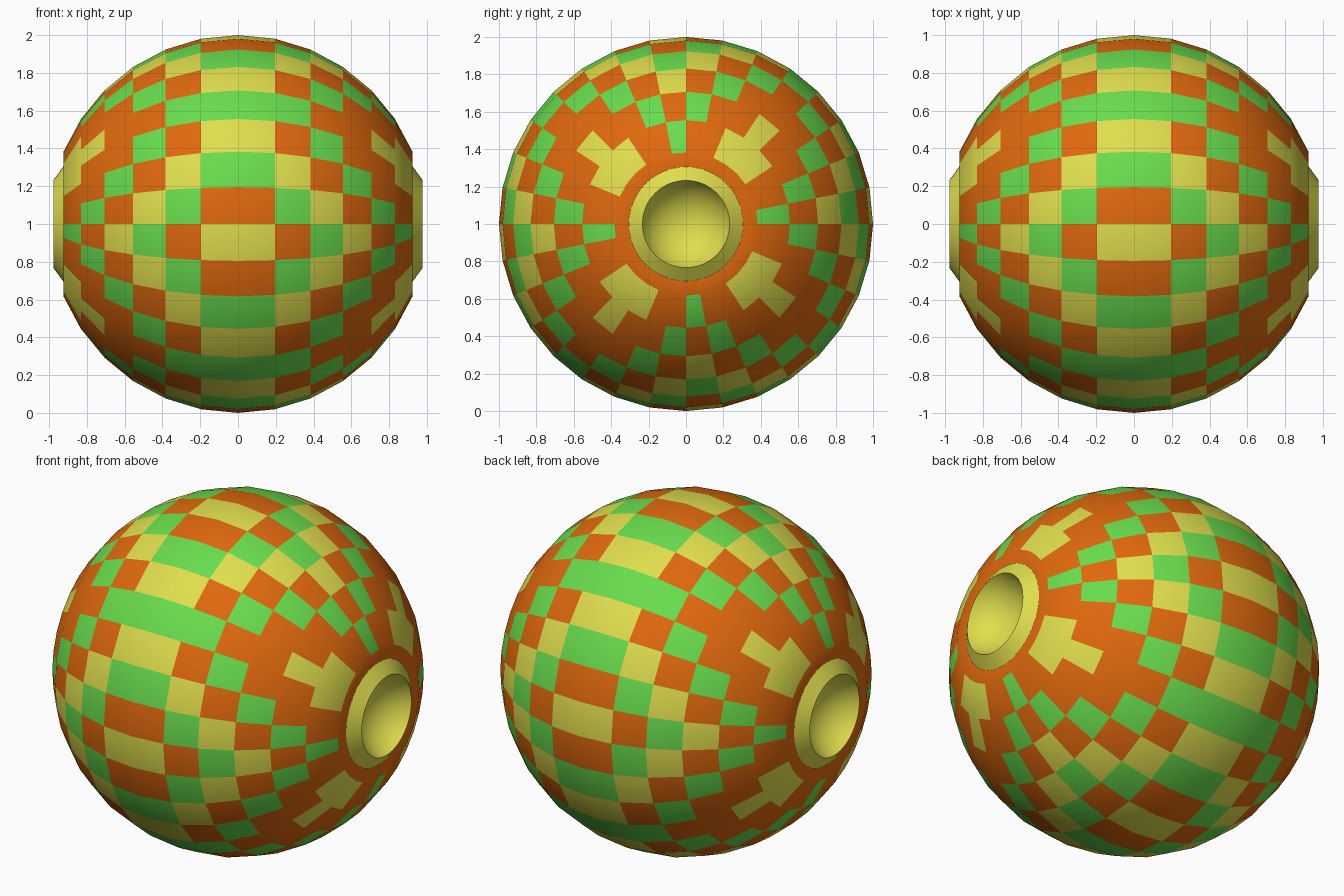
import bpy, bmesh, math

if "Cube" in bpy.data.objects:
    bpy.data.objects.remove(bpy.data.objects["Cube"])

def material(name, rgb):
    m = bpy.data.materials.new(name)
    m.diffuse_color = (*rgb, 1)
    m.use_nodes = True
    m.node_tree.nodes["Principled BSDF"].inputs["Base Color"].default_value = m.diffuse_color
    return m

YELLOW, ORANGE, GREEN = 0, 1, 2
MATS = [material("yellow", (0.74, 0.73, 0.075)),
        material("orange", (0.74, 0.14, 0.004)),
        material("green", (0.14, 0.72, 0.075))]

def lathe(name, profile, sides, colour, angle=35):
    """Turn an (x, radius) profile around the x axis through z = 1."""
    bm = bmesh.new()
    rows = []
    for x, r in profile:
        rows.append([bm.verts.new((x, -r * math.cos(2 * math.pi * j / sides),
                                   1 + r * math.sin(2 * math.pi * j / sides)))
                     for j in range(sides)])
    for i in range(len(rows) - 1):
        for j in range(sides):
            k = (j + 1) % sides
            f = bm.faces.new((rows[i][j], rows[i + 1][j], rows[i + 1][k], rows[i][k]))
            f.material_index = colour(i, j)
    bmesh.ops.remove_doubles(bm, verts=bm.verts, dist=1e-5)
    me = bpy.data.meshes.new(name)
    bm.to_mesh(me)
    bm.free()
    for m in MATS:
        me.materials.append(m)
    ob = bpy.data.objects.new(name, me)
    bpy.context.collection.objects.link(ob)
    bpy.ops.object.select_all(action='DESELECT')
    ob.select_set(True)
    bpy.context.view_layer.objects.active = ob
    bpy.ops.object.shade_smooth_by_angle(angle=math.radians(angle))
    return ob

# Ball: 32 sides, 12 rings, flat collar at both ends
STEP = math.pi / 16
ball = [(math.sin(k * STEP), math.cos(k * STEP)) for k in range(-6, 7)]
ball = [(ball[0][0], 0.30)] + ball + [(ball[-1][0], 0.30)]

# Chevron pattern: colour depends on ring + distance from the quarter line
CHEVRON = [YELLOW, ORANGE, GREEN, YELLOW, ORANGE, GREEN, ORANGE, ORANGE, YELLOW, YELLOW]

def ball_colour(i, j):
    k = i - 1                       # -1 and 12 are the flat collars
    if not 0 <= k < 12:
        return ORANGE
    ring = k - 6 if k >= 6 else 5 - k
    d = (j + 1) % 8
    d = min(d, 8 - d)
    if ring == 0 and d == 4:
        return GREEN
    return CHEVRON[ring + d]

lathe("ball", ball, 32, ball_colour)

# End sockets: bevelled rim and a round bowl
RIM, DEPTH, FACE = 0.233, 0.15, 0.977
R = (RIM ** 2 + DEPTH ** 2) / (2 * DEPTH)
edge = math.asin(RIM / R)
bowl = [(FACE - DEPTH + R * (1 - math.cos(edge * t / 10)), R * math.sin(edge * t / 10))
        for t in range(10, -1, -1)]
socket = [(0.922, 0.308)] + bowl
lathe("right_socket", socket, 64, lambda i, j: YELLOW)
lathe("left_socket", [(-x, r) for x, r in reversed(socket)], 64, lambda i, j: YELLOW)
